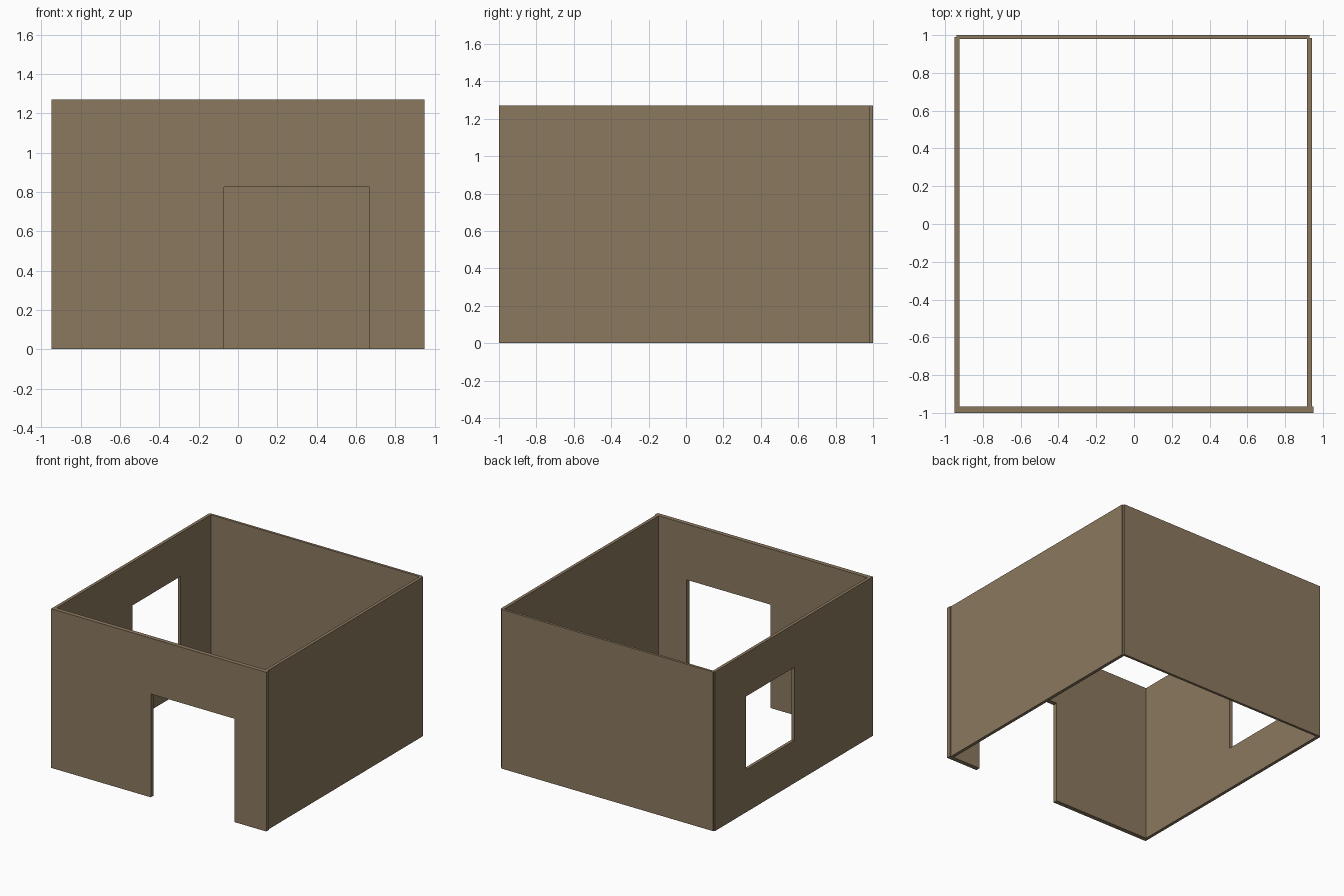
import bpy
import bmesh

if "Cube" in bpy.data.objects:
    bpy.data.objects.remove(bpy.data.objects["Cube"])

H = 1.27  # wall height

wall_mat = bpy.data.materials.new("plaster_brown")
wall_mat.diffuse_color = (0.26, 0.19, 0.115, 1)
wall_mat.use_nodes = True
wall_mat.node_tree.nodes["Principled BSDF"].inputs["Base Color"].default_value = wall_mat.diffuse_color


def extruded(name, profile, offset):
    """Extrude a planar outline of 3D points by an offset into a solid."""
    bm = bmesh.new()
    face = bm.faces.new([bm.verts.new(p) for p in profile])
    ext = bmesh.ops.extrude_face_region(bm, geom=[face])
    moved = [g for g in ext["geom"] if isinstance(g, bmesh.types.BMVert)]
    bmesh.ops.translate(bm, verts=moved, vec=offset)
    bmesh.ops.recalc_face_normals(bm, faces=bm.faces[:])
    mesh = bpy.data.meshes.new(name)
    bm.to_mesh(mesh)
    bm.free()
    obj = bpy.data.objects.new(name, mesh)
    bpy.context.collection.objects.link(obj)
    mesh.materials.append(wall_mat)
    return obj


def box(name, x0, x1, y0, y1, z0=0.0, z1=H):
    """Box given by its limits on each axis."""
    outline = [(x0, y0, z0), (x1, y0, z0), (x1, y1, z0), (x0, y1, z0)]
    return extruded(name, outline, (0, 0, z1 - z0))


# front wall: outline with the doorway notch, extruded to thickness
door_l, door_r, door_h = -0.07, 0.67, 0.825
front = [(-0.95, 0), (door_l, 0), (door_l, door_h), (door_r, door_h),
         (door_r, 0), (0.95, 0), (0.95, H), (-0.95, H)]
extruded("front_wall", [(x, -1, z) for x, z in front], (0, 0.035, 0))

# back and right walls
box("back_wall", -0.94, 0.93, 0.98, 1.0)
box("right_wall", 0.917, 0.942, -0.965, 0.985)

# left wall with the window opening
left = box("left_wall", -0.95, -0.925, -0.965, 0.99)
cutter = box("window_cutter", -1.1, -0.8, -0.01, 0.597, 0.34, 0.925)
cutter.hide_render = True
cutter.hide_viewport = True
cutter.display_type = 'WIRE'
cut = left.modifiers.new("window", 'BOOLEAN')
cut.operation = 'DIFFERENCE'
cut.solver = 'EXACT'
cut.object = cutter
